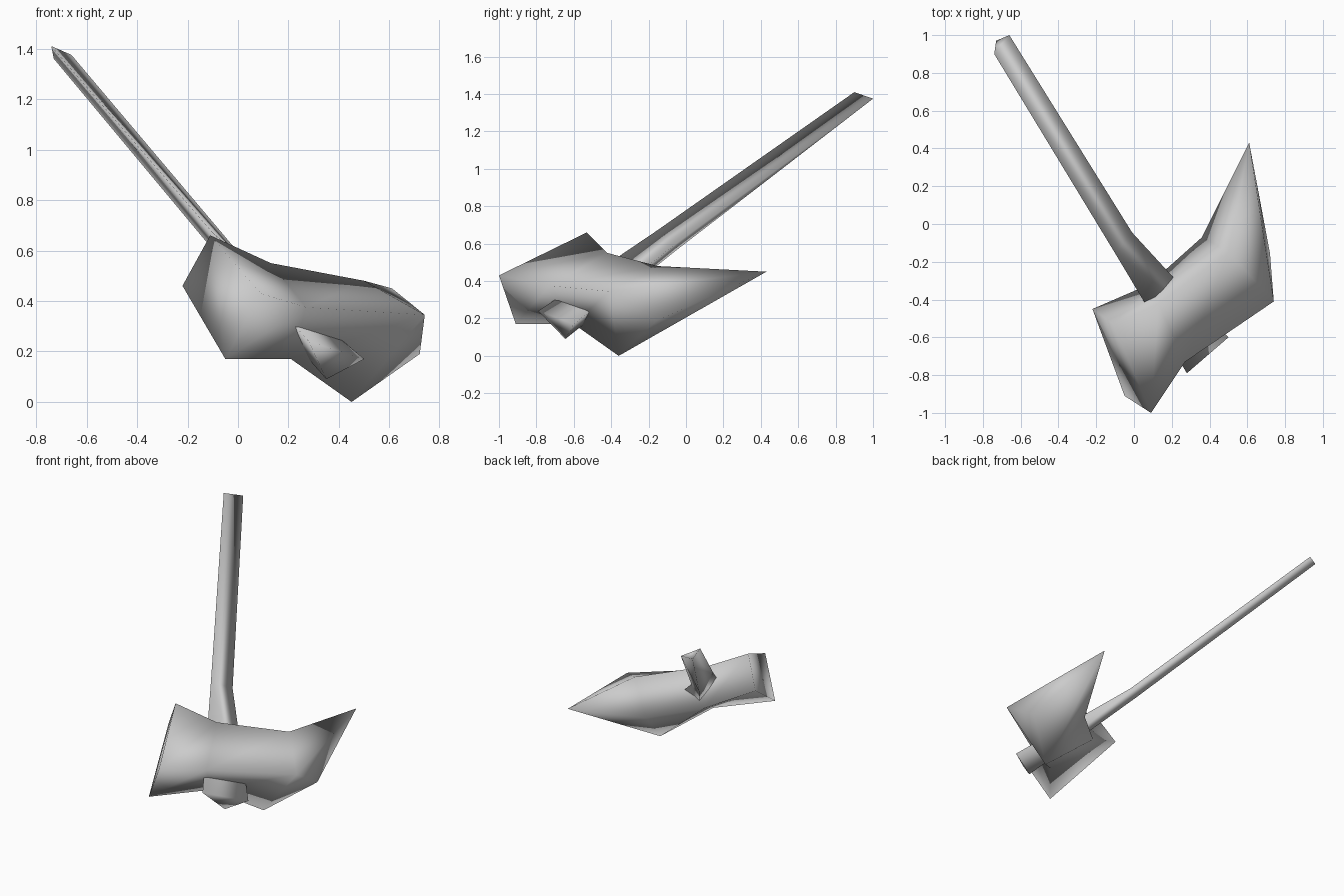
import bpy, bmesh

if "Cube" in bpy.data.objects:
    bpy.data.objects.remove(bpy.data.objects["Cube"])

steel = bpy.data.materials.new("plain grey")
steel.diffuse_color = (0.6, 0.6, 0.6, 1)
steel.use_nodes = True
steel.node_tree.nodes["Principled BSDF"].inputs["Base Color"].default_value = steel.diffuse_color


def loft(name, rings, tip=None):
    """Bridge equal-sized rings, cap the ends, or finish with a custom tip."""
    bm = bmesh.new()
    vs = [[bm.verts.new(p) for p in r] for r in rings]
    n = len(rings[0])
    for a, b in zip(vs, vs[1:]):
        for i in range(n):
            j = (i + 1) % n
            bm.faces.new((a[i], a[j], b[j], b[i]))
    bm.faces.new(vs[0])
    if tip:
        # two-point cutting edge: upper point and heel
        p, u = (bm.verts.new(c) for c in tip)
        top_r, top_l, low_l, low_r = vs[-1]
        for f in ((top_r, p, top_l), (top_r, low_r, p), (low_r, u, p),
                  (top_l, p, low_l), (low_l, p, u), (low_r, low_l, u)):
            bm.faces.new(f)
    else:
        bm.faces.new(vs[-1])
    bmesh.ops.recalc_face_normals(bm, faces=bm.faces[:])
    for f in bm.faces:
        f.smooth = True
    me = bpy.data.meshes.new(name)
    bm.to_mesh(me)
    bm.free()
    me.materials.append(steel)
    ob = bpy.data.objects.new(name, me)
    bpy.context.collection.objects.link(ob)
    return ob


# axe head: poll end, waist and cheek sections, then the cutting edge
loft("axe_head", [
    [(-0.11, -0.53, 0.66), (-0.22, -0.45, 0.46), (-0.05, -0.91, 0.17), (0.09, -1.00, 0.43)],
    [(0.13, -0.42, 0.55), (0.08, -0.32, 0.31), (0.21, -0.60, 0.17), (0.27, -0.73, 0.375)],
    [(0.50, -0.15, 0.48), (0.36, -0.07, 0.262), (0.45, -0.36, 0.0), (0.74, -0.41, 0.345)],
], tip=((0.61, 0.43, 0.45), (0.72, -0.156, 0.19)))

# three-sided handle, flaring where it passes through the head
loft("handle", [
    [(-0.74, 0.90, 1.41), (-0.66, 1.00, 1.375), (-0.73, 0.97, 1.36)],
    [(-0.10, -0.155, 0.67), (-0.01, -0.045, 0.606), (-0.065, -0.055, 0.562)],
    [(0.28, -0.79, 0.24), (0.50, -0.60, 0.17), (0.35, -0.645, 0.09)],
])
